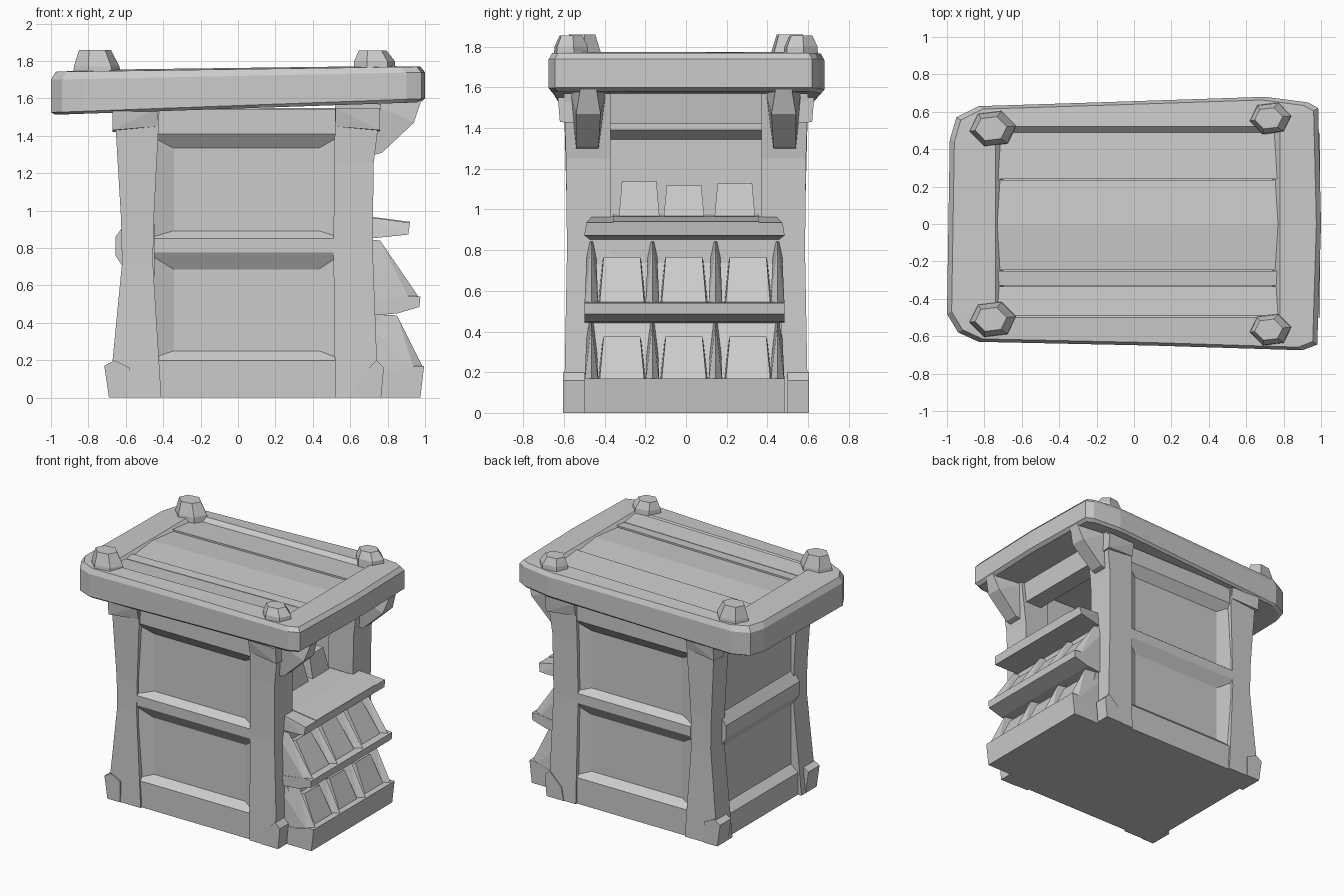
import bpy, bmesh, math

if "Cube" in bpy.data.objects:
    bpy.data.objects.remove(bpy.data.objects["Cube"])

mat = bpy.data.materials.new("plain grey")
mat.diffuse_color = (0.6, 0.6, 0.6, 1)
mat.use_nodes = True
mat.node_tree.nodes["Principled BSDF"].inputs["Base Color"].default_value = mat.diffuse_color


def finish(name, bm):
    bmesh.ops.recalc_face_normals(bm, faces=bm.faces)
    me = bpy.data.meshes.new(name)
    bm.to_mesh(me)
    bm.free()
    me.materials.append(mat)
    ob = bpy.data.objects.new(name, me)
    bpy.context.collection.objects.link(ob)
    return ob


def hull(name, pts):
    """Convex chunk around a few points."""
    bm = bmesh.new()
    for p in pts:
        bm.verts.new(p)
    res = bmesh.ops.convex_hull(bm, input=bm.verts)
    loose = [v for v in bm.verts if not v.link_faces]
    bmesh.ops.delete(bm, geom=loose, context='VERTS')
    bmesh.ops.dissolve_limit(bm, angle_limit=0.02, verts=bm.verts, edges=bm.edges)
    return finish(name, bm)


def box(name, x0, x1, y0, y1, z0, z1):
    return hull(name, [(x, y, z) for x in (x0, x1) for y in (y0, y1) for z in (z0, z1)])


def loft(name, rings):
    """Skin a stack of rings having equal point counts, capped at both ends."""
    bm = bmesh.new()
    rs = [[bm.verts.new(p) for p in r] for r in rings]
    n = len(rs[0])
    for a, b in zip(rs, rs[1:]):
        for i in range(n):
            j = (i + 1) % n
            bm.faces.new((a[i], a[j], b[j], b[i]))
    bm.faces.new(rs[0])
    bm.faces.new(rs[-1])
    bmesh.ops.remove_doubles(bm, verts=bm.verts, dist=0.0005)
    return finish(name, bm)


def rect(x0, x1, y0, y1, z):
    return [(x0, y0, z), (x1, y0, z), (x1, y1, z), (x0, y1, z)]


def prism(name, profile, y0, y1):
    """Side profile in x, z stretched along y."""
    return loft(name, [[(x, y, z) for x, z in profile] for y in (y0, y1)])


# Solid lower body and the walls of the hollow upper half
box("lower_body", -0.6, 0.72, -0.53, 0.53, 0.0, 0.9)
box("left_wall", -0.6, -0.42, -0.53, 0.53, 0.85, 1.55)
hull("inner_wall_rail", [(x, y, z) for y in (-0.4, 0.4)
     for x, z in ((-0.45, 1.32), (-0.36, 1.39), (-0.36, 1.5), (-0.45, 1.54))])
box("bottom_plinth", -0.64, 0.74, -0.55, 0.55, 0.0, 0.12)
prism("opening_lintel", [(0.58, 1.42), (0.72, 1.42), (0.74, 1.58), (0.58, 1.58)], -0.5, 0.5)

for s, side in ((-1, "front"), (1, "back")):
    box(side + "_wall", -0.6, 0.6, s * 0.39, s * 0.53, 0.85, 1.55)

    # Corner posts, pinched at mid height
    loft(side + "_left_post", [rect(a, b, s * c, s * 0.42, z) for z, a, b, c in (
        (0.0, -0.69, -0.41, 0.60), (0.72, -0.62, -0.455, 0.585), (0.95, -0.625, -0.45, 0.585), (1.54, -0.66, -0.42, 0.60))])
    loft(side + "_right_post", [rect(a, b, s * c, s * 0.37, z) for z, a, b, c in (
        (0.0, 0.52, 0.75, 0.60), (0.8, 0.51, 0.72, 0.585), (1.25, 0.515, 0.725, 0.59), (1.57, 0.52, 0.765, 0.60))])

    # Rails of the panelled long sides, with bevelled edges
    for part, z0, z1, z2, z3 in (("bottom", 0.0, 0.0, 0.2, 0.26),
                                 ("middle", 0.67, 0.775, 0.85, 0.9),
                                 ("top", 1.32, 1.41, 1.54, 1.54)):
        hull(f"{side}_{part}_rail", [(x, s * y, z) for x in (-0.45, 0.53)
             for y, z in ((0.52, z0), (0.585, z1), (0.585, z2), (0.52, z3))])
    # Slanted strips easing the panel into the posts
    for x0, x1 in ((-0.45, -0.33), (0.53, 0.42)):
        hull(side + "_panel_bevel", [(x, s * y, z) for z in (0.2, 1.4)
             for x, y in ((x0, 0.52), (x1, 0.525), (x0, 0.57))])

    # Feet and post caps
    hull(side + "_left_foot", [(x, s * y, z) for y in (0.47, 0.605)
         for x, z in ((-0.69, 0), (-0.715, 0.17), (-0.66, 0.2), (-0.58, 0.16), (-0.58, 0))])
    hull(side + "_right_foot", [(x, s * y, z) for y in (0.5, 0.605)
         for x, z in ((0.62, 0), (0.765, 0), (0.78, 0.16), (0.74, 0.2), (0.64, 0.1))])
    for x0, x1 in ((-0.67, -0.43), (0.76, 0.52)):
        hull(side + "_post_cap", [(x0, s * 0.62, 1.43), (x0, s * 0.63, 1.55), (x1, s * 0.62, 1.55),
             (x1, s * 0.6, 1.45), (x0, s * 0.5, 1.42), (x0, s * 0.5, 1.55), (x1, s * 0.5, 1.55)])

    # Corbel holding the roof above the counter
    hull(side + "_corbel", [(x, s * y, z) for x, z, y0, y1 in (
        (0.70, 1.29, 0.43, 0.54), (0.77, 1.31, 0.43, 0.54), (0.94, 1.47, 0.42, 0.54),
        (0.98, 1.59, 0.44, 0.52), (0.70, 1.58, 0.39, 0.57)) for y in (y0, y1)])

# Rails of the short left side
for part, z0, z1, z2, z3, xo in (("bottom", 0, 0, 0.17, 0.23, -0.66),
                                 ("middle", 0.66, 0.76, 0.86, 0.95, -0.655),
                                 ("top", 1.32, 1.42, 1.55, 1.55, -0.645)):
    hull(f"left_{part}_rail", [(x, y, z) for y in (-0.45, 0.45)
         for x, z in ((-0.59, z0), (xo, z1), (xo, z2), (-0.59, z3))])

# Sales counter
prism("counter", [(-0.42, 0.9), (0.74, 0.86), (0.91, 0.875), (0.92, 0.94), (0.73, 0.965), (-0.42, 0.975)], -0.36, 0.36)
hull("counter_board", [(x, y, z) for x, z, w in (
    (0.70, 0.85, 0.47), (0.91, 0.872, 0.5), (0.92, 0.935, 0.49), (0.70, 0.965, 0.46)) for y in (-w, w - 0.015)])

# Goods on the counter
for i, (y, w, h) in enumerate(((-0.23, 0.1, 1.14), (-0.01, 0.1, 1.12), (0.24, 0.1, 1.13))):
    loft(f"counter_crate_{i}", [rect(0.3, 0.54, y - w, y + w, 0.96),
                                rect(0.33, 0.5, y - w * 0.85, y + w * 0.85, h)])

# Two sloping display tiers: base lip, slanted back, dividers, crates
for name, lip, xb, zb, zl, xt, zt in (
        ("lower", [(0.6, 0), (0.975, 0), (0.995, 0.17), (0.95, 0.17), (0.84, 0.14), (0.6, 0.14)], 0.985, 0.17, 0.13, 0.85, 0.46),
        ("upper", [(0.6, 0.43), (0.85, 0.45), (0.97, 0.485), (0.975, 0.54), (0.93, 0.545), (0.6, 0.5)], 0.965, 0.54, 0.5, 0.76, 0.86)):
    prism(name + "_tier_shelf", lip, -0.5, 0.485)
    prism(name + "_tier_back", [(0.6, zl), (xb - 0.13, zl), (xt - 0.1, zt), (0.6, zt)], -0.48, 0.47)
    for y in (-0.465, -0.165, 0.145, 0.45):
        hull(name + "_tier_divider", [(0.65, y - 0.02, zt - 0.01), (0.65, y + 0.02, zt - 0.01),
             (xt, y, zt - 0.02), (xb, y, zb), (xb - 0.04, y - 0.035, zb - 0.03),
             (xb - 0.04, y + 0.035, zb - 0.03), (0.65, y - 0.03, zl), (0.65, y + 0.03, zl)])
    dx, dz = xt - xb, zt - zb
    for i, y in enumerate((-0.315, -0.01, 0.305)):
        pts = []
        for t, w in ((0.0, 0.11), (0.74, 0.09)):
            fx, fz = xb - 0.035 + dx * t, zb - 0.01 + dz * t
            for ox, oz, k in ((0, 0, 1), (-0.16, -0.06, 1.15)):
                pts += [(fx + ox, y + q * w * k, fz + oz) for q in (-1, 1)]
        hull(f"{name}_tier_crate_{i}", pts)

# Tilted roof slab with chamfered corners and a sunken top
outline = [(-1, -0.48), (-0.94, -0.58), (-0.83, -0.63), (0.1, -0.65), (0.9, -0.675), (0.98, -0.645),
           (1, 0.0), (0.985, 0.62), (0.93, 0.65), (0.7, 0.68), (-0.2, 0.65), (-0.83, 0.63), (-0.95, 0.57), (-0.985, 0.45)]


def roof_ring(k, base, tilt, clamp=None):
    ring = []
    for x, y in outline:
        x, y = x * k, y * k
        if clamp:
            x = max(clamp[0], min(clamp[1], x))
            y = max(clamp[2], min(clamp[3], y))
        ring.append((x, y, base + tilt * (x + 1)))
    return ring


inner = (-0.74, 0.78, -0.5, 0.52)
floor = (-0.70, 0.74, -0.46, 0.48)
loft("roof_slab", [roof_ring(0.975, 1.512, 0.034), roof_ring(1, 1.525, 0.037), roof_ring(1, 1.70, 0.02),
                   roof_ring(0.975, 1.742, 0.014), roof_ring(1, 1.75, 0.013, inner), roof_ring(1, 1.71, 0.013, floor)])

# Roof planks
for i, (y0, y1, h0, h1) in enumerate(((-0.49, -0.335, 1.745, 1.735), (-0.33, -0.25, 1.735, 1.74),
                                      (-0.245, 0.0, 1.73, 1.745), (0.0, 0.235, 1.745, 1.73),
                                      (0.24, 0.49, 1.74, 1.725))):
    hull(f"roof_plank_{i}", [(x, y, z + d) for x, d in ((-0.73, 0), (0.77, 0.018))
         for y, z in ((y0, h0), (y1, h1), (y0, 1.69), (y1, 1.69))])

# Six-sided pegs on the roof corners
for cx, cy, r, z0, z1 in ((-0.755, 0.51, 0.13, 1.71, 1.86), (0.73, 0.565, 0.115, 1.74, 1.855)):
    for s in (-1, 1):
        rings = []
        for k, z, sh in ((1.0, z0, 0.0), (0.95, z0 + 0.06, 0.0), (0.66, z1, -0.01)):
            rings.append([(cx + sh + r * k * math.cos(a * math.pi / 3 + 0.15),
                           s * cy + 0.8 * r * k * math.sin(a * math.pi / 3 + 0.15), z) for a in range(6)])
        loft("roof_peg", rings)
